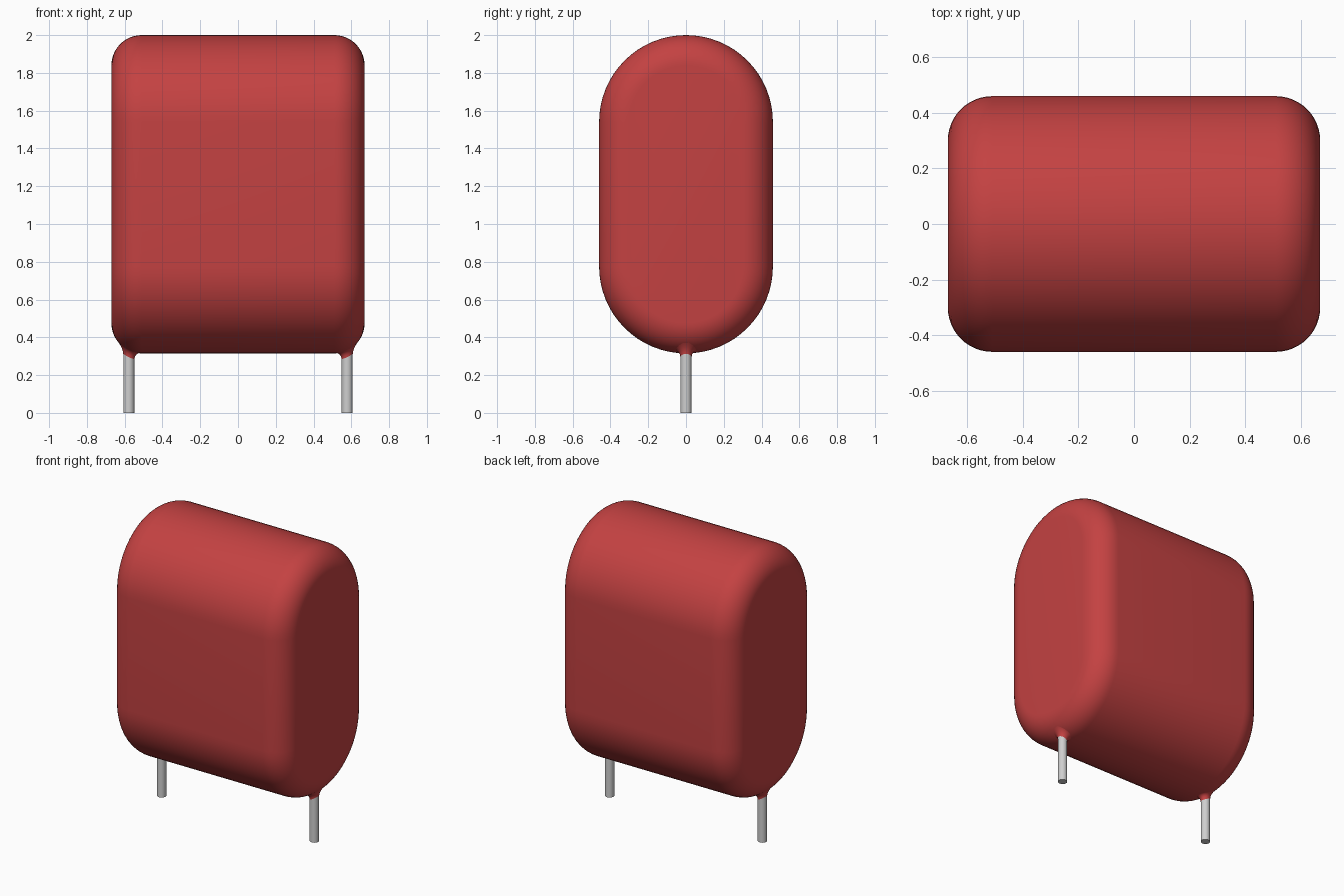
import bpy, bmesh, math

cube = bpy.data.objects.get("Cube")
if cube:
    bpy.data.objects.remove(cube, do_unlink=True)

HALF_X, R, FILLET = 0.67, 0.46, 0.16      # body half length, end radius, rim fillet
Z_LOW, Z_HIGH = 0.775, 1.54               # centres of the rounded bottom and top
PIN_X, PIN_R = 0.578, 0.029


def material(name, rgb, rough):
    m = bpy.data.materials.new(name)
    m.use_nodes = True
    m.diffuse_color = (*rgb, 1)
    bsdf = m.node_tree.nodes["Principled BSDF"]
    bsdf.inputs["Base Color"].default_value = (*rgb, 1)
    bsdf.inputs["Roughness"].default_value = rough
    return m


red = material("red coating", (0.55, 0.054, 0.054), 0.5)
grey = material("grey metal", (0.62, 0.62, 0.62), 0.4)


def loft(name, rings, mat, angle, caps=True):
    """Skin a list of equal-length closed rings of points."""
    bm = bmesh.new()
    loops = [[bm.verts.new(p) for p in ring] for ring in rings]
    n = len(loops[0])
    for a, b in zip(loops, loops[1:]):
        for i in range(n):
            j = (i + 1) % n
            bm.faces.new((a[i], a[j], b[j], b[i]))
    if caps:
        bm.faces.new(loops[0])
        bm.faces.new(loops[-1])
    bmesh.ops.recalc_face_normals(bm, faces=bm.faces)
    mesh = bpy.data.meshes.new(name)
    bm.to_mesh(mesh)
    bm.free()
    mesh.materials.append(mat)
    obj = bpy.data.objects.new(name, mesh)
    bpy.context.collection.objects.link(obj)
    bpy.ops.object.select_all(action="DESELECT")
    obj.select_set(True)
    bpy.context.view_layer.objects.active = obj
    bpy.ops.object.shade_smooth_by_angle(angle=math.radians(angle))
    return obj


def stadium(x, r, steps=32):
    """Upright rounded slot outline in the yz plane."""
    pts = []
    for centre, start in ((Z_HIGH, 0), (Z_LOW, math.pi)):
        for i in range(steps + 1):
            a = start + math.pi * i / steps
            pts.append((x, r * math.cos(a), centre + r * math.sin(a)))
    return pts


# Body: slot outline lofted along x with filleted rims
N = 12
half = []
for i in range(N + 1):
    a = math.pi / 2 * i / N
    half.append((HALF_X - FILLET * (1 - math.sin(a)), R - FILLET * (1 - math.cos(a))))
sections = [(-x, r) for x, r in reversed(half)] + half
loft("body", [stadium(x, r) for x, r in sections], red, 40)


def underside(x, y):
    """Height of the lower body surface."""
    d = max(0.0, abs(x) - (HALF_X - FILLET))
    r = R - FILLET + math.sqrt(FILLET ** 2 - d ** 2)
    return Z_LOW - math.sqrt(r * r - y * y)


def circle(x, r, z, n=24):
    return [(x + r * math.cos(2 * math.pi * i / n), r * math.sin(2 * math.pi * i / n), z)
            for i in range(n)]


# Leads and the coating flares where they leave the body
for side, s in (("left", 1), ("right", -1)):
    x0 = s * PIN_X
    loft(side + "_lead", [circle(x0, PIN_R, 0), circle(x0, PIN_R, 0.45)], grey, 40)
    rings = []
    for k in range(7):
        t = math.pi / 2 * k / 6
        ring = []
        for x, y, _ in circle(x0, PIN_R + 0.001 + 0.032 * (1 - math.cos(t)), 0):
            drop = 0.038 * (1 - math.sin(t))
            ring.append((x, y, underside(x, y) + 0.002 - drop))
        rings.append(ring)
    loft(side + "_coating_flare", rings, red, 60, caps=False)
